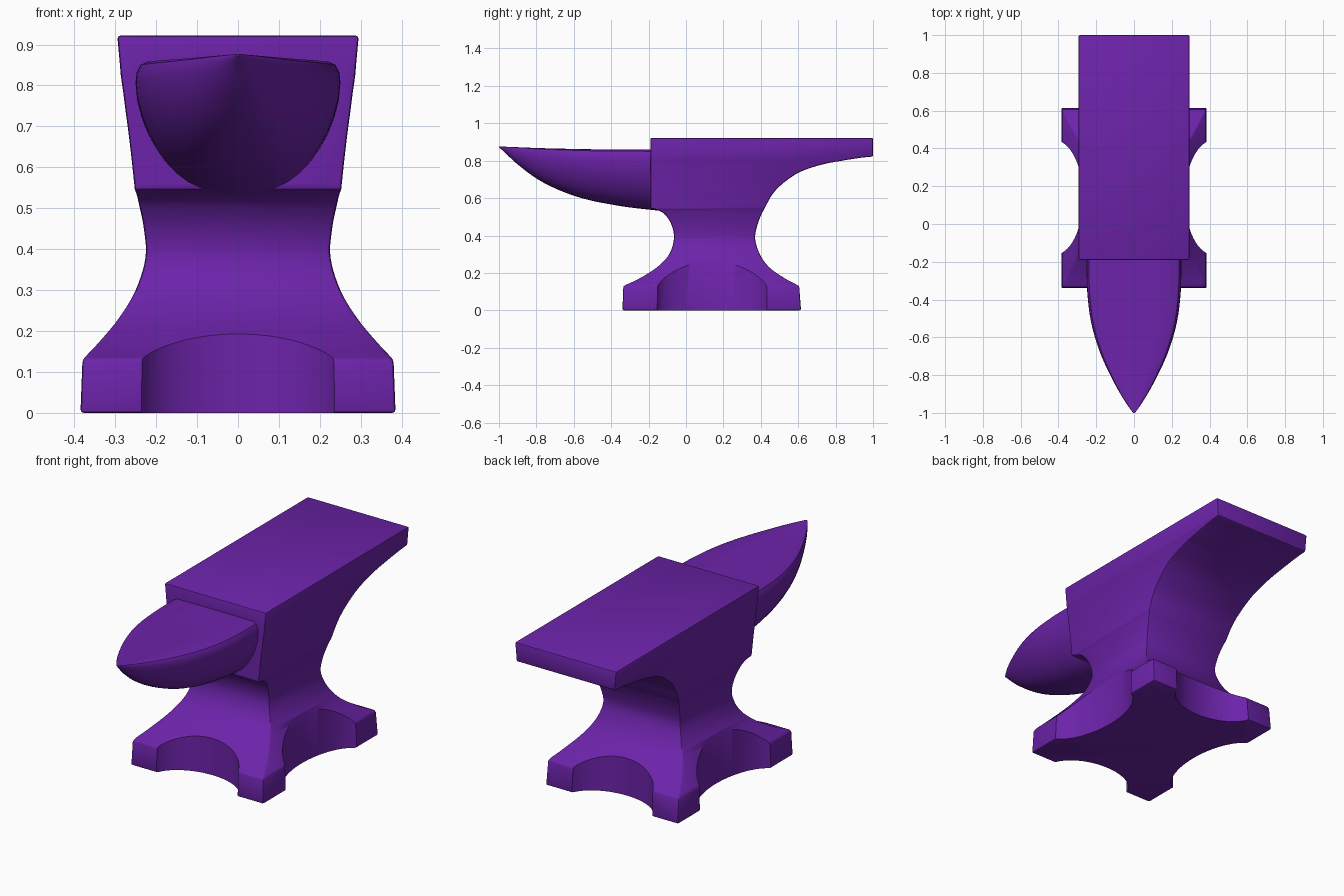
import bpy, bmesh, math
from mathutils import Vector

if "Cube" in bpy.data.objects:
    bpy.data.objects.remove(bpy.data.objects["Cube"])


def spline(rows, steps=5):
    """Smooth Catmull-Rom run through rows of numbers."""
    pts = [Vector(r) for r in rows]
    pts = [2 * pts[0] - pts[1]] + pts + [2 * pts[-1] - pts[-2]]
    out = []
    for a, b, c, d in zip(pts, pts[1:], pts[2:], pts[3:]):
        for i in range(steps):
            t = i / steps
            out.append(0.5 * (2 * b + (c - a) * t + (2 * a - 5 * b + 4 * c - d) * t * t
                              + (3 * b - a - 3 * c + d) * t ** 3))
    return out + [pts[-2]]


def loft(name, rings):
    """Skin closed rings of points and cap both ends."""
    bm = bmesh.new()
    loops = [[bm.verts.new(p) for p in ring] for ring in rings]
    n = len(loops[0])
    for a, b in zip(loops, loops[1:]):
        for i in range(n):
            j = (i + 1) % n
            bm.faces.new((a[i], a[j], b[j], b[i]))
    bm.faces.new(loops[0])
    bm.faces.new(loops[-1])
    bmesh.ops.recalc_face_normals(bm, faces=bm.faces)
    me = bpy.data.meshes.new(name)
    bm.to_mesh(me)
    bm.free()
    ob = bpy.data.objects.new(name, me)
    bpy.context.collection.objects.link(ob)
    return ob


def apply(ob, mod):
    bpy.ops.object.select_all(action='DESELECT')
    bpy.context.view_layer.objects.active = ob
    ob.select_set(True)
    bpy.ops.object.modifier_apply(modifier=mod.name)


def boolean(ob, other, operation):
    mod = ob.modifiers.new(operation, 'BOOLEAN')
    mod.object, mod.operation, mod.solver = other, operation, 'EXACT'
    other.hide_render = True
    apply(ob, mod)
    bpy.data.objects.remove(other)


# Body: stacked rectangles (z, front y, back y, half width)
waist = spline([(.13, -.335, .605, .38), (.17, -.25, .53, .342), (.23, -.155, .445, .292),
                (.30, -.09, .395, .25), (.38, -.065, .37, .226), (.45, -.075, .38, .23),
                (.51, -.11, .402, .242), (.535, -.15, .415, .248), (.545, -.19, .42, .252)])
heel = spline([(.545, -.19, .42, .252), (.62, -.19, .462, .26), (.68, -.19, .52, .267),
               (.74, -.19, .61, .275), (.78, -.19, .73, .28), (.80, -.19, .835, .283),
               (.815, -.19, .93, .285), (.822, -.19, 1.0, .286)])
layers = [(0, -.34, .615, .385)] + waist + heel[1:] + [(.922, -.19, 1.0, .295)]
anvil = loft("anvil", [[(-w, f, z), (w, f, z), (w, b, z), (-w, b, z)] for z, f, b, w in layers])
bev = anvil.modifiers.new("edges", 'BEVEL')
bev.width, bev.segments, bev.limit_method, bev.angle_limit = .008, 2, 'ANGLE', math.radians(40)
bev.use_clamp_overlap = False
apply(anvil, bev)

# Scallops cut between the four feet (x, y, radius x, radius y)
for x, y, rx, ry in [(.422, .14, .152, .304), (-.422, .14, .152, .304),
                     (0, -.375, .242, .165), (0, .655, .242, .165)]:
    ring = [(x + rx * math.cos(a), y + ry * math.sin(a))
            for a in (2 * math.pi * i / 64 for i in range(64))]
    cutter = loft("foot_cutter", [[(px, py, z) for px, py in ring] for z in (-.1, .42)])
    boolean(anvil, cutter, 'DIFFERENCE')

# Horn: flat-topped U section tapering to a point (y, half width, top z, bottom z)
half = [(.45, 0), (.88, .005), (.95, .03), (.99, .09), (1, .17), (.985, .3), (.94, .43),
        (.88, .55), (.8, .66), (.71, .76), (.6, .85), (.48, .92), (.33, .97), (.17, .993)]
section = [(0, 0)] + half + [(0, 1)] + [(-u, v) for u, v in reversed(half)]
stations = spline([(-.12, .25, .86, .53), (-.3, .25, .86, .55), (-.4, .244, .86, .566),
                   (-.5, .231, .861, .585), (-.6, .207, .863, .613), (-.7, .172, .865, .652),
                   (-.8, .126, .868, .705), (-.9, .072, .872, .78), (-.97, .027, .875, .845),
                   (-1, .005, .877, .872)], 4)
horn = loft("horn", [[(u * w, y, t + (b - t) * v) for u, v in section] for y, w, t, b in stations])
boolean(anvil, horn, 'UNION')

# Smooth shading and purple paint
bpy.ops.object.select_all(action='DESELECT')
bpy.context.view_layer.objects.active = anvil
anvil.select_set(True)
bpy.ops.object.shade_smooth_by_angle(angle=math.radians(35))
paint = bpy.data.materials.new("purple")
paint.diffuse_color = (.15, .017, .4, 1)
paint.use_nodes = True
paint.node_tree.nodes["Principled BSDF"].inputs["Base Color"].default_value = paint.diffuse_color
anvil.data.materials.clear()
anvil.data.materials.append(paint)
